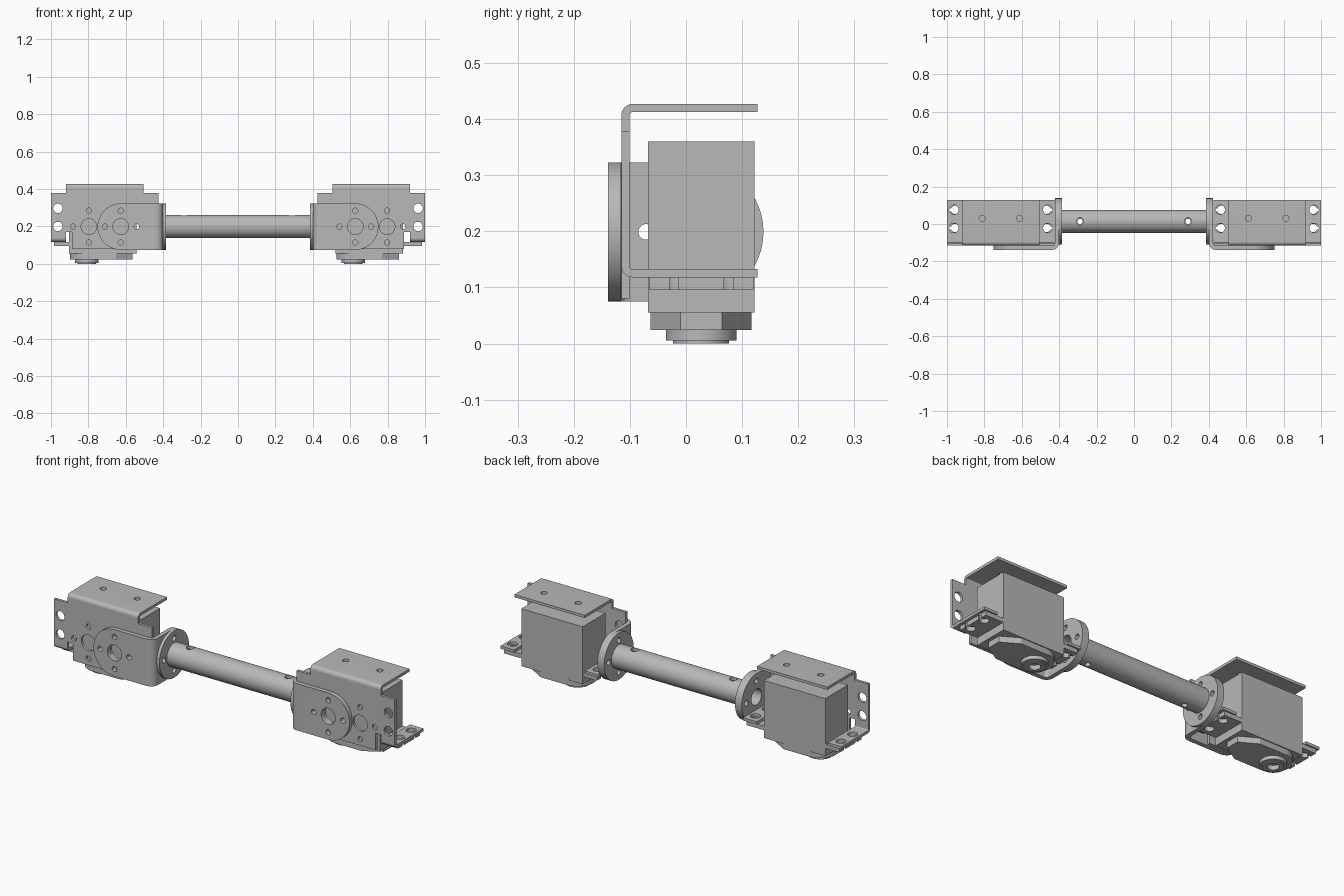
import bpy
import bmesh
from math import sin, cos, radians
from mathutils import Vector

if "Cube" in bpy.data.objects:
    bpy.data.objects.remove(bpy.data.objects["Cube"])

grey = bpy.data.materials.new("machined grey")
grey.use_nodes = True
COLOUR = (0.48, 0.48, 0.48, 1)
grey.diffuse_color = COLOUR
grey.node_tree.nodes["Principled BSDF"].inputs["Base Color"].default_value = COLOUR


def arc(u, v, r, start, end, n=12):
    angles = [radians(start + (end - start) * i / n) for i in range(n + 1)]
    return [(u + r * cos(a), v + r * sin(a)) for a in angles]


def circle(u, v, r, n=40):
    return arc(u, v, r, 0, 360, n)[:-1]


def place(axis, u, v, w):
    return {"x": (w, u, v), "y": (u, w, v), "z": (u, v, w)}[axis]


def prisms(name, outlines, axis, low, high):
    """Extrude one or more outlines along an axis."""
    bm = bmesh.new()
    for outline in outlines:
        face = bm.faces.new([bm.verts.new(place(axis, u, v, low)) for u, v in outline])
        made = bmesh.ops.extrude_face_region(bm, geom=[face])["geom"]
        moved = [g for g in made if isinstance(g, bmesh.types.BMVert)]
        bmesh.ops.translate(bm, verts=moved, vec=Vector(place(axis, 0, 0, high - low)))
    bmesh.ops.recalc_face_normals(bm, faces=bm.faces)
    mesh = bpy.data.meshes.new(name)
    bm.to_mesh(mesh)
    bm.free()
    mesh.materials.append(grey)
    obj = bpy.data.objects.new(name, mesh)
    bpy.context.collection.objects.link(obj)
    return finish(obj)


def finish(obj):
    for poly in obj.data.polygons:
        poly.use_smooth = True
    obj.data.set_sharp_from_angle(angle=radians(30))
    return obj


def cut(obj, outlines, axis, low=-2, high=2):
    """Cut straight holes through a part."""
    cutter = prisms("cutter", outlines, axis, low, high)
    cutter.hide_render = True
    mod = obj.modifiers.new("holes", "BOOLEAN")
    mod.operation, mod.solver, mod.object = "DIFFERENCE", "EXACT", cutter
    graph = bpy.context.evaluated_depsgraph_get()
    mesh = bpy.data.meshes.new_from_object(obj.evaluated_get(graph))
    obj.modifiers.clear()
    obj.data = mesh
    bpy.data.objects.remove(cutter)
    return finish(obj)


def bolt_ring(u, v):
    """Centre hole with four small holes around it."""
    d = 0.085
    small = [(u + d, v), (u - d, v), (u, v + d), (u, v - d)]
    return [circle(u, v, 0.042)] + [circle(a, b, 0.014, 20) for a, b in small]


def box(u0, u1, v0, v1):
    return [(u0, v0), (u1, v0), (u1, v1), (u0, v1)]


AXIS_Z = 0.199      # height of the tube axis
AXIS_Y = 0.014      # depth of the tube axis
RIM = 0.124         # flange radius
HOLE_Y = (-0.021, 0.076)


def bend(zc, side):
    """Bent sheet profile in y, z running to the back."""
    pts = [(0.127, 0.0055), (0.127, 0.02)]
    pts += arc(-0.095, 0, 0.02, 90, 180, 8) + arc(-0.095, 0, 0.0055, 180, 90, 8)
    return [(y, zc + side * z) for y, z in pts]


def bracket(side, cx):
    # Front sheet: a cross with two relief slots
    half = [(0.2065, 0.407), (0.2065, 0.378), (0.288, 0.378), (0.288, 0.138),
            (0.208, 0.138), (0.208, 0.17), (0.176, 0.17), (0.176, 0.08)]
    outline = [(cx + x, z) for x, z in half] + [(cx - x, z) for x, z in reversed(half)]
    sheet = prisms(side + "_bracket_front", [outline], "y", -0.115, -0.1005)
    holes = [circle(cx + s * 0.251, z, 0.025) for s in (-1, 1) for z in (0.2, 0.297)]
    holes += bolt_ring(cx - 0.085, AXIS_Z)
    holes += [h for i, h in enumerate(bolt_ring(cx + 0.085, AXIS_Z)) if i != 2]
    cut(sheet, holes, "y")
    # Top sheet
    top = prisms(side + "_bracket_top", [bend(0.407, 1)], "x", cx - 0.2065, cx + 0.2065)
    cut(top, [circle(cx + s * 0.1, 0.03, 0.016, 24) for s in (-1, 1)], "z")
    # Lower mounting tabs
    for s, label in ((-1, "right"), (1, "left")):
        x0, x1 = sorted((cx + s * 0.208, cx + s * 0.288))
        tab = prisms(f"{side}_bracket_tab_{label}", [bend(0.138, -1)], "x", x0, x1)
        cut(tab, [circle(cx + s * 0.251, y, 0.025) for y in HOLE_Y], "z")


def coupling(side, s):
    # Rounded front plate
    xc = s * 0.627
    plate = [(s * x, z) for x, z in
             [(0.44, AXIS_Z - RIM)] + arc(0.627, AXIS_Z, RIM, -90, 90, 32) + [(0.44, AXIS_Z + RIM)]]
    front = prisms(side + "_coupling_plate", [plate], "y", -0.139, -0.116)
    cut(front, bolt_ring(xc, AXIS_Z), "y")
    # Rounded corner
    corner = arc(0.44, -0.099, 0.04, 180, 270, 8) + arc(0.44, -0.099, 0.017, 270, 180, 8)
    prisms(side + "_coupling_bend", [[(s * x, y) for x, y in corner]], "z",
           AXIS_Z - RIM, AXIS_Z + RIM)
    # End flange and tube flange
    flange = [(-0.099, AXIS_Z - RIM)] + arc(AXIS_Y, AXIS_Z, RIM, -90, 90, 32) + [(-0.099, AXIS_Z + RIM)]
    x = sorted((s * 0.4, s * 0.423))
    cut(prisms(side + "_coupling_flange", [flange], "x", *x), bolt_ring(AXIS_Y, AXIS_Z), "x")
    x = sorted((s * 0.384, s * 0.4))
    disc = prisms(side + "_tube_flange", [circle(AXIS_Y, AXIS_Z, RIM, 64)], "x", *x)
    cut(disc, bolt_ring(AXIS_Y, AXIS_Z), "x")


def servo(side, bx, cx):
    yc = 0.027
    prisms(side + "_servo_body", [box(cx - 0.18, cx + 0.18, -0.068, 0.122)], "z", 0.055, 0.36)
    # Slotted mounting ears
    for s, label in ((-1, "right"), (1, "left")):
        x0, x1 = sorted((bx + s * 0.16, bx + s * 0.273))
        ear = prisms(f"{side}_servo_ear_{label}", [box(x0, x1, -0.065, 0.12)], "z", 0.095, 0.1175)
        cut(ear, [circle(bx + s * 0.245, y, 0.022, 28) for y in HOLE_Y], "z")
        sx = sorted((bx + s * 0.25, bx + s * 0.3))
        cut(ear, [box(*sx, y - 0.008, y + 0.008) for y in HOLE_Y], "z")
    # Gear case with a round nose and chamfered tail
    xo = cx - 0.085
    case = arc(xo, yc, 0.09, 90, 270, 24)
    case += [(cx + 0.07, yc - 0.09), (cx + 0.16, yc - 0.037),
             (cx + 0.16, yc + 0.037), (cx + 0.07, yc + 0.09)]
    prisms(side + "_gear_case", [case], "z", 0.024, 0.055)
    # Output boss
    boss = prisms(side + "_output_boss", [circle(xo, yc, 0.063, 48)], "z", 0.005, 0.024)
    tip = prisms(side + "_output_ring", [circle(xo, yc, 0.05, 48)], "z", 0, 0.005)
    for part in (boss, tip):
        cut(part, [circle(xo, yc, 0.028, 32)], "z")


for s, side in ((-1, "right"), (1, "left")):
    bracket(side, s * 0.712)
    coupling(side, s)
    servo(side, s * 0.712, s * 0.712 - 0.011)

# Hollow tube with cross holes
tube = prisms("tube", [circle(AXIS_Y, AXIS_Z, 0.062, 64)], "x", -0.385, 0.385)
cut(tube, [circle(AXIS_Y, AXIS_Z, 0.045, 48)], "x")
cut(tube, [circle(x, AXIS_Y, 0.02, 24) for x in (-0.289, 0.289)], "z", AXIS_Z, 1)
cut(tube, [circle(x, AXIS_Y, 0.014, 24) for x in (-0.289, 0.289)], "z", -1, AXIS_Z)
